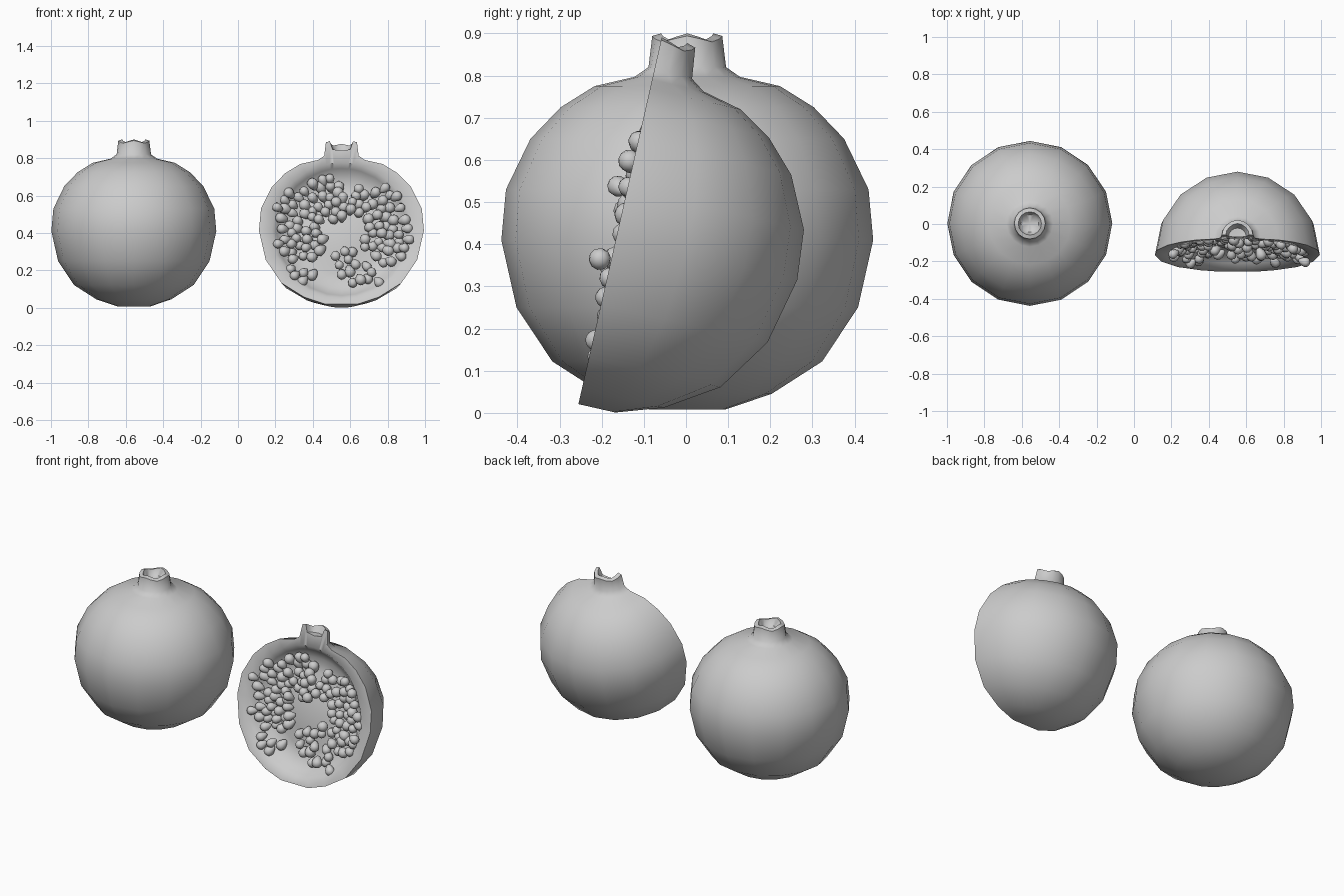
import bpy, bmesh, math, random
from mathutils import Matrix, Vector

if "Cube" in bpy.data.objects:
    bpy.data.objects.remove(bpy.data.objects["Cube"])

random.seed(7)

# Fruit profile (radius, height): base -> belly -> shoulder -> crown -> crown hollow
PROFILE = [(0, .008), (.09, .008), (.2, .045), (.32, .122), (.405, .25), (.441, .41),
           (.43, .53), (.372, .65), (.3, .725), (.22, .775), (.125, .797), (.092, .82),
           (.083, .887), (.062, .893), (.047, .855), (0, .848)]
RIM = (12, 13)
CZ = .41


def lathe(bm, sweep, segs):
    """Revolve the profile; returns the columns of vertices."""
    cols = []
    for j in range(segs + 1):
        a = sweep * j / segs
        col = []
        for i, (r, z) in enumerate(PROFILE):
            if i in RIM:
                z += .007 * math.cos(4 * a)
            col.append(bm.verts.new((r * math.cos(a), r * math.sin(a), z)))
        cols.append(col)
    for a, b in zip(cols, cols[1:]):
        for i in range(len(PROFILE) - 1):
            bm.faces.new((a[i], b[i], b[i + 1], a[i + 1]))
    return cols


def finish(bm, name, matrix, angle):
    bmesh.ops.remove_doubles(bm, verts=bm.verts, dist=.0005)
    bmesh.ops.dissolve_degenerate(bm, edges=bm.edges, dist=.0001)
    bmesh.ops.recalc_face_normals(bm, faces=bm.faces)
    me = bpy.data.meshes.new(name)
    bm.to_mesh(me)
    bm.free()
    ob = bpy.data.objects.new(name, me)
    bpy.context.collection.objects.link(ob)
    ob.matrix_world = matrix
    bpy.ops.object.select_all(action='DESELECT')
    ob.select_set(True)
    bpy.context.view_layer.objects.active = ob
    bpy.ops.object.shade_smooth_by_angle(angle=math.radians(angle))
    return ob


# Whole fruit
bm = bmesh.new()
lathe(bm, math.tau, 16)
finish(bm, "whole_pomegranate", Matrix.Translation((-.557, .003, 0)), 60)

# Halved fruit: half revolve closed by a rind rim and a hollowed flesh dish
tilt = Matrix.Translation((.553, -.257, .013)) @ Matrix.Rotation(math.radians(-12.8), 4, 'X')
bm = bmesh.new()
cols = lathe(bm, math.pi, 8)
ring = cols[0] + cols[-1][-2:0:-1]
outline = [Vector((v.co.x, 0, v.co.z - CZ)) for v in ring]


def depth(s):
    """Depth of the flesh behind the cut at a fraction s of the radius."""
    steps = [(0, .055), (.3, .06), (.55, .085), (.75, .08), (.87, .035), (.93, .004), (1, 0)]
    for (a, da), (b, db) in zip(steps, steps[1:]):
        if s <= b:
            return da + (db - da) * (s - a) / (b - a)
    return 0


for s in (.93, .87, .75, .55, .3):
    new = []
    for p in outline:
        r = min(p.length, .40) * s
        q = p.normalized() * r
        new.append(bm.verts.new((q.x, depth(s), q.z + CZ)))
    for k in range(len(ring)):
        n = (k + 1) % len(ring)
        bm.faces.new((ring[k], ring[n], new[n], new[k]))
    ring = new
mid = bm.verts.new((0, depth(0), CZ))
for k in range(len(ring)):
    bm.faces.new((ring[k], ring[(k + 1) % len(ring)], mid))
finish(bm, "half_pomegranate", tilt, 50)

# Seeds: teardrops clustered on the flesh (centre x, z, radii, count)
CLUSTERS = [(-.24, .52, .13, .12, 34), (-.10, .65, .10, .06, 12), (-.06, .55, .10, .07, 13),
            (-.22, .34, .13, .09, 24), (.16, .58, .14, .08, 24), (.26, .50, .14, .12, 30),
            (.25, .34, .13, .10, 30), (.02, .24, .06, .08, 12), (.09, .18, .08, .06, 6),
            (-.22, .17, .09, .06, 5), (.22, .13, .03, .01, 1)]
bm = bmesh.new()
placed = []
for cx, cz, rx, rz, count in CLUSTERS:
    done = 0
    for _ in range(count * 8):
        if done == count:
            break
        t, r = random.uniform(0, math.tau), math.sqrt(random.random())
        x, z = cx + rx * r * math.cos(t), cz + rz * r * math.sin(t)
        s = math.hypot(x, z - CZ) / .41
        if s > .9 or any(math.hypot(x - a, z - b) < .037 for a, b in placed):
            continue
        placed.append((x, z))
        done += 1
        y = depth(s) - random.uniform(.015, .055)
        size = random.uniform(.025, .031)
        inward = Vector((-x, random.uniform(.05, .3), CZ - z)).normalized()
        m = Matrix.Translation((x, y, z)) @ inward.to_track_quat('Z', 'Y').to_matrix().to_4x4()
        drop = bmesh.ops.create_uvsphere(bm, u_segments=10, v_segments=7, radius=size)['verts']
        for v in drop:
            h = v.co.z / size
            taper = 1 - .3 * max(h, 0)
            v.co = m @ Vector((v.co.x * taper, v.co.y * taper, v.co.z * (1.45 if h > 0 else 1)))
finish(bm, "seeds", tilt, 80)
